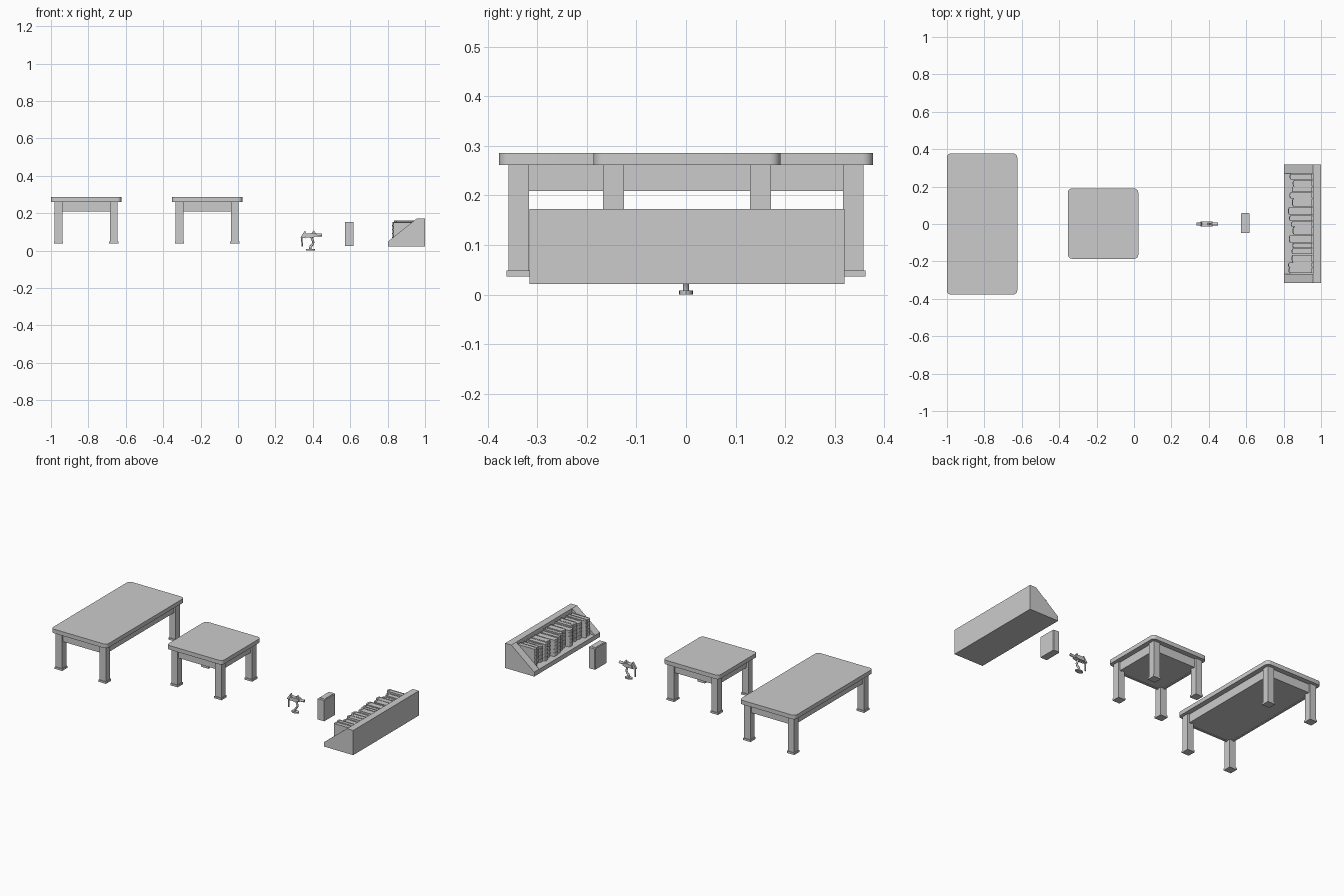
import bpy, bmesh, math, random
from mathutils import Vector

if "Cube" in bpy.data.objects:
    bpy.data.objects.remove(bpy.data.objects["Cube"])

random.seed(4)


def finish(bm, name, smooth=False):
    bmesh.ops.recalc_face_normals(bm, faces=bm.faces)
    me = bpy.data.meshes.new(name)
    bm.to_mesh(me)
    bm.free()
    ob = bpy.data.objects.new(name, me)
    bpy.context.collection.objects.link(ob)
    if smooth:
        bpy.context.view_layer.objects.active = ob
        ob.select_set(True)
        bpy.ops.object.shade_smooth_by_angle(angle=math.radians(35))
        ob.select_set(False)
    return ob


def add_box(bm, x0, x1, y0, y1, z0, z1):
    r = bmesh.ops.create_cube(bm, size=1)
    for v in r['verts']:
        v.co = Vector(((x0 + x1) / 2 + v.co.x * (x1 - x0),
                       (y0 + y1) / 2 + v.co.y * (y1 - y0),
                       (z0 + z1) / 2 + v.co.z * (z1 - z0)))


def box(name, *dims):
    bm = bmesh.new()
    add_box(bm, *dims)
    return finish(bm, name)


def prism(bm, pts, axis, a, b):
    # extrude a 2D outline along axis 'y' (x,z outline) or 'z' (x,y outline)
    place = (lambda p, h: (p[0], h, p[1])) if axis == 'y' else (lambda p, h: (p[0], p[1], h))
    f = bm.faces.new([bm.verts.new(place(p, a)) for p in pts])
    r = bmesh.ops.extrude_face_region(bm, geom=[f])
    d = Vector(place((0, 0), b - a))
    for v in r['geom']:
        if isinstance(v, bmesh.types.BMVert):
            v.co += d


def rounded_rect(cx, cy, hx, hy, r, n=5):
    pts = []
    for k, (sx, sy) in enumerate(((1, 1), (-1, 1), (-1, -1), (1, -1))):
        for i in range(n + 1):
            a = math.pi / 2 * (k + i / n)
            pts.append((cx + sx * (hx - r) + r * math.cos(a), cy + sy * (hy - r) + r * math.sin(a)))
    return pts


def table(name, cx, cy, hx, hy):
    bm = bmesh.new()
    prism(bm, rounded_rect(cx, cy, hx, hy, 0.022), 'z', 0.261, 0.286)
    finish(bm, name + "_top", True)
    # legs with slightly wider feet
    bm = bmesh.new()
    for sx in (-1, 1):
        for sy in (-1, 1):
            x, y = cx + sx * (hx - 0.04), cy + sy * (hy - 0.04)
            add_box(bm, x - 0.021, x + 0.021, y - 0.021, y + 0.021, 0.048, 0.261)
            add_box(bm, x - 0.025, x + 0.025, y - 0.025, y + 0.025, 0.037, 0.049)
    finish(bm, name + "_legs")
    # apron rails and the closed panel between them
    bm = bmesh.new()
    ax, ay, t = hx - 0.03, hy - 0.03, 0.012
    for s in (-1, 1):
        x, y = cx + s * (ax - t / 2), cy + s * (ay - t / 2)
        add_box(bm, x - t / 2, x + t / 2, cy - ay, cy + ay, 0.209, 0.261)
        add_box(bm, cx - ax, cx + ax, y - t / 2, y + t / 2, 0.209, 0.261)
    finish(bm, name + "_apron")
    box(name + "_under_panel", cx - ax + t, cx + ax - t, cy - ay + t, cy + ay - t, 0.212, 0.261)


table("long_table", -0.812, 0.0, 0.188, 0.377)
table("square_table", -0.165, 0.002, 0.188, 0.188)

# book case: sloping end panels, back, floor
slope = [(0.802, 0.022), (0.999, 0.022), (0.999, 0.173), (0.957, 0.173), (0.802, 0.049)]
for name, a, b in (("front_end_panel", -0.315, -0.267), ("rear_end_panel", 0.271, 0.319)):
    bm = bmesh.new()
    prism(bm, slope, 'y', a, b)
    finish(bm, name)
box("case_back", 0.957, 0.999, -0.267, 0.271, 0.022, 0.173)
box("case_floor", 0.802, 0.957, -0.267, 0.271, 0.022, 0.049)


def spine_outline(x0, x1, y0, y1, bulge):
    yc, h = (y0 + y1) / 2, (y1 - y0) / 2
    arc = [(x0 + bulge * (1 - math.sin(math.pi * i / 6)), yc + h * math.cos(math.pi * i / 6))
           for i in range(7)]
    return [(x1, y0), (x1, y1)] + arc


# row of books with rounded ribbed spines
y = -0.262
bm = bmesh.new()
while y < 0.25:
    w = min(random.uniform(0.024, 0.044), 0.268 - y)
    x0, h = random.uniform(0.825, 0.85), random.uniform(0.096, 0.111)
    t = 0.004
    prism(bm, spine_outline(x0, x0 + 0.012, y, y + w, 0.008), 'z', 0.049, 0.049 + h)
    add_box(bm, x0 + 0.01, 0.955, y, y + t, 0.049, 0.049 + h)
    add_box(bm, x0 + 0.01, 0.955, y + w - t, y + w, 0.049, 0.049 + h)
    add_box(bm, x0 + 0.01, 0.95, y + t, y + w - t, 0.051, 0.047 + h)
    for i in range(4):
        z = 0.049 + h * (0.18 + 0.21 * i)
        prism(bm, spine_outline(x0 - 0.002, x0 + 0.01, y, y + w, 0.008), 'z', z, z + 0.005)
    y += w + random.choice((0.001, 0.001, 0.004))
finish(bm, "book_row")

# single upright case with chamfered back edges and a small top plate
bm = bmesh.new()
prism(bm, [(0.573, -0.049), (0.617, -0.049), (0.617, 0.055), (0.612, 0.06),
           (0.578, 0.06), (0.573, 0.055)], 'z', 0.025, 0.152)
finish(bm, "upright_case")
box("upright_case_plate", 0.58, 0.61, -0.035, 0.045, 0.15, 0.154)

# small ornament: oval foot, curved stem, body, crest, barrel, hanging arm
bm = bmesh.new()
prism(bm, [(0.387 + 0.024 * math.cos(i * math.pi / 8), 0.014 * math.sin(i * math.pi / 8))
           for i in range(16)], 'z', 0, 0.008)
finish(bm, "ornament_foot", True)


def tube(name, pts, r):
    cu = bpy.data.curves.new(name, 'CURVE')
    cu.dimensions = '3D'
    cu.bevel_depth = r
    cu.bevel_resolution = 2
    cu.use_fill_caps = True
    sp = cu.splines.new('POLY')
    sp.points.add(len(pts) - 1)
    for p, (x, z) in zip(sp.points, pts):
        p.co = (x, 0, z, 1)
    ob = bpy.data.objects.new(name, cu)
    bpy.context.collection.objects.link(ob)


tube("ornament_stem", [(0.385, 0.006), (0.388, 0.023), (0.399, 0.033), (0.403, 0.046),
                       (0.397, 0.062), (0.39, 0.08)], 0.006)
tube("ornament_barrel", [(0.40, 0.082), (0.449, 0.085)], 0.008)
tube("ornament_arm", [(0.341, 0.078), (0.343, 0.022)], 0.004)
bm = bmesh.new()
prism(bm, [(0.355, 0.072), (0.40, 0.07), (0.42, 0.076), (0.418, 0.09), (0.40, 0.094),
           (0.36, 0.091)], 'y', -0.014, 0.014)
finish(bm, "ornament_body")
bm = bmesh.new()
prism(bm, [(0.334, 0.072), (0.36, 0.066), (0.366, 0.088), (0.358, 0.108)], 'y', -0.007, 0.007)
prism(bm, [(0.39, 0.09), (0.418, 0.093), (0.404, 0.108)], 'y', -0.005, 0.005)
finish(bm, "ornament_crest")
